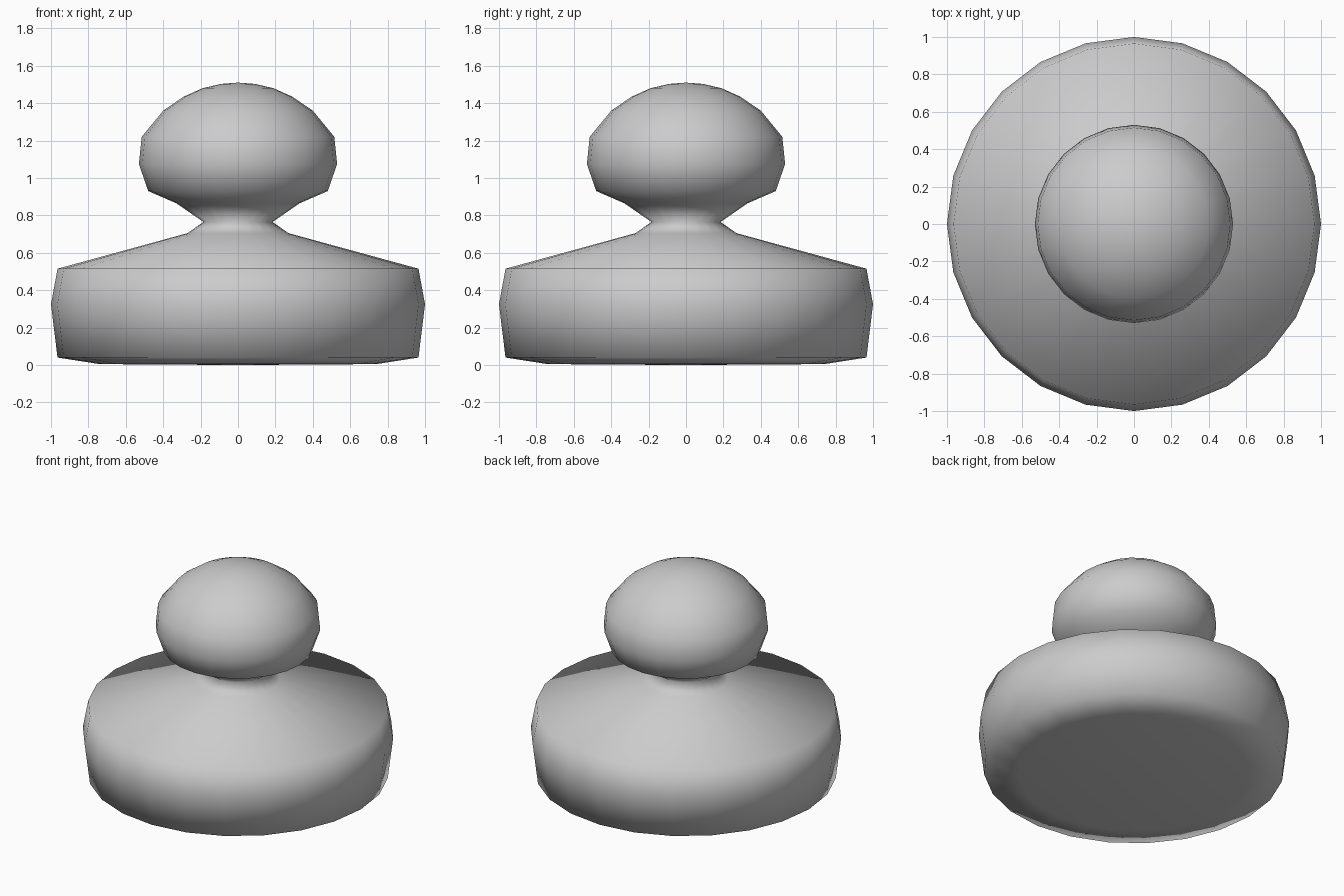
import bpy, bmesh
from math import cos, sin, tau

if "Cube" in bpy.data.objects:
    bpy.data.objects.remove(bpy.data.objects["Cube"])

SIDES = 24


def lathe(name, profile, sides=SIDES):
    """Revolve (radius, height) points around z; zero-radius ends become poles."""
    bm = bmesh.new()
    rings = []
    for r, z in profile:
        n = 1 if r == 0 else sides
        rings.append([bm.verts.new((r * cos(tau * i / sides), r * sin(tau * i / sides), z))
                      for i in range(n)])
    for a, b in zip(rings, rings[1:]):
        for i in range(sides):
            j = (i + 1) % sides
            quad = [a[i % len(a)], a[j % len(a)], b[j % len(b)], b[i % len(b)]]
            bm.faces.new(list(dict.fromkeys(quad)))
    bmesh.ops.recalc_face_normals(bm, faces=bm.faces)
    for f in bm.faces:
        f.smooth = True
    mesh = bpy.data.meshes.new(name)
    bm.to_mesh(mesh)
    bm.free()
    obj = bpy.data.objects.new(name, mesh)
    bpy.context.collection.objects.link(obj)
    return obj


# Wide base, sloped shoulder, narrow neck and rounded head in one turned piece
base = [(0, 0), (0.74, 0.005), (0.965, 0.04), (1.0, 0.325), (0.965, 0.515)]
neck = [(0.27, 0.705), (0.185, 0.765), (0.33, 0.865)]
head = [(0.48, 0.93), (0.53, 1.075), (0.515, 1.22), (0.40, 1.36),
        (0.29, 1.435), (0.19, 1.48), (0.09, 1.503), (0, 1.51)]
lathe("turned_pawn", base + neck + head)
